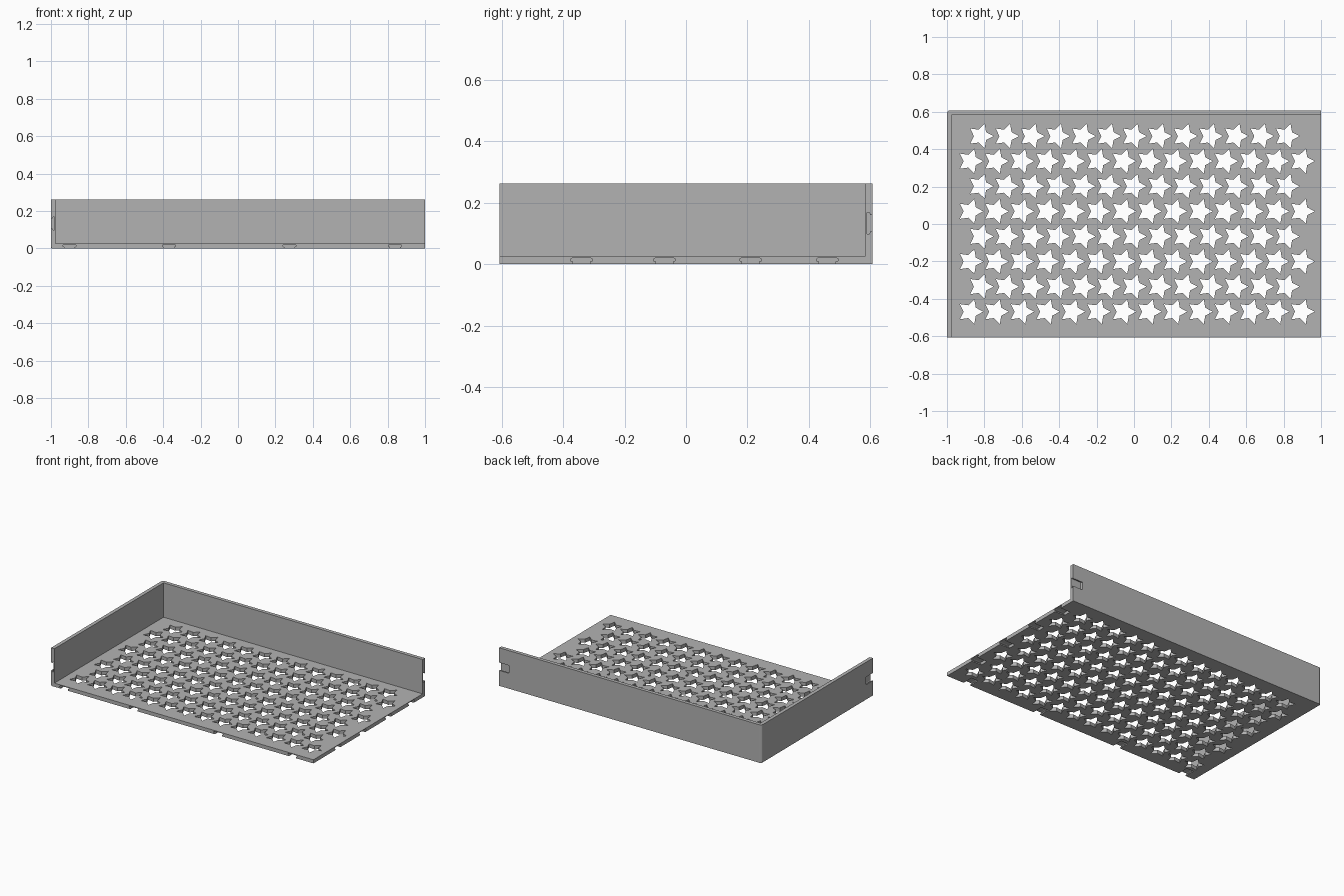
import bpy, bmesh, math
from mathutils import Vector

if "Cube" in bpy.data.objects:
    bpy.data.objects.remove(bpy.data.objects["Cube"])

HX, HY, H, T = 1.0, 0.607, 0.262, 0.025   # half sizes, wall height, thickness

grey = bpy.data.materials.new("grey plastic")
grey.diffuse_color = (0.45, 0.45, 0.45, 1)
grey.use_nodes = True
grey.node_tree.nodes["Principled BSDF"].inputs["Base Color"].default_value = grey.diffuse_color


def make_object(name, bm):
    bmesh.ops.recalc_face_normals(bm, faces=bm.faces)
    mesh = bpy.data.meshes.new(name)
    bm.to_mesh(mesh)
    bm.free()
    mesh.materials.append(grey)
    obj = bpy.data.objects.new(name, mesh)
    bpy.context.collection.objects.link(obj)
    return obj


def add_prism(bm, ring, along):
    """Extrude a closed ring of points along a vector."""
    face = bm.faces.new([bm.verts.new(p) for p in ring])
    ext = bmesh.ops.extrude_face_region(bm, geom=[face])
    verts = [g for g in ext["geom"] if isinstance(g, bmesh.types.BMVert)]
    bmesh.ops.translate(bm, verts=verts, vec=along)


def add_box(bm, lo, hi):
    ring = [(lo[0], lo[1], lo[2]), (hi[0], lo[1], lo[2]),
            (hi[0], hi[1], lo[2]), (lo[0], hi[1], lo[2])]
    add_prism(bm, ring, Vector((0, 0, hi[2] - lo[2])))


# Solid block with softened left corner and lower left edge
bm = bmesh.new()
add_box(bm, (-HX, -HY, 0), (HX, HY, H))


def edges_where(test):
    return [e for e in bm.edges if all(test(v.co) for v in e.verts)]


bmesh.ops.bevel(bm, geom=edges_where(lambda c: c.x < 0 and c.y > 0),
                offset=0.015, segments=3, affect='EDGES', profile=0.5)
bmesh.ops.bevel(bm, geom=edges_where(lambda c: c.x < -0.99 and c.z < 0.001 and c.y < HY - 0.01),
                offset=0.006, segments=1, affect='EDGES')
tray = make_object("corner_tray", bm)

# Hollow that leaves the floor, left wall and back wall
bm = bmesh.new()
add_box(bm, (-HX + T, -HY - 1, T), (HX + 1, HY - T, H + 1))
hollow = make_object("hollow_cutter", bm)

# Rows of five-pointed star holes, alternating 13 and 14 per row
bm = bmesh.new()
for row in range(8):
    y = 0.47 - row * 0.1341
    count, x0 = (13, -0.82) if row % 2 == 0 else (14, -0.875)
    for i in range(count):
        ring = []
        for k in range(10):
            r = 0.069 if k % 2 == 0 else 0.036
            a = k * math.pi / 5
            ring.append((x0 + i * 0.1363 + r * math.cos(a), y + r * math.sin(a), -0.1))
        add_prism(bm, ring, Vector((0, 0, 0.2)))
stars = make_object("star_cutter", bm)

# Clip slots: wide inside, narrow at the outer face (u across, d depth from face)
SLOT = [(-0.027, -0.01), (-0.027, 0.008), (-0.035, 0.010), (-0.035, 0.017),
        (-0.030, 0.020), (0.030, 0.020), (0.035, 0.017), (0.035, 0.010),
        (0.027, 0.008), (0.027, -0.01)]
DEPTH = 0.075
bm = bmesh.new()
for x in (-0.90, -0.37, 0.275, 0.84):      # front edge of floor
    add_prism(bm, [(x + u, -HY - 0.02, d) for u, d in SLOT], Vector((0, DEPTH + 0.02, 0)))
for y in (-0.34, -0.07, 0.21, 0.46):       # right edge of floor
    add_prism(bm, [(HX + 0.02, y + u, d) for u, d in SLOT], Vector((-DEPTH - 0.02, 0, 0)))
# End of back wall and end of left wall
add_prism(bm, [(HX + 0.02, HY - d, 0.133 + u) for u, d in SLOT], Vector((-DEPTH - 0.02, 0, 0)))
add_prism(bm, [(-HX + d, -HY - 0.02, 0.133 + u) for u, d in SLOT], Vector((0, DEPTH + 0.02, 0)))
slots = make_object("slot_cutter", bm)

for cutter in (hollow, stars, slots):
    mod = tray.modifiers.new(cutter.name, 'BOOLEAN')
    mod.operation = 'DIFFERENCE'
    mod.solver = 'EXACT'
    mod.object = cutter
    cutter.hide_render = True
    cutter.hide_set(True)
